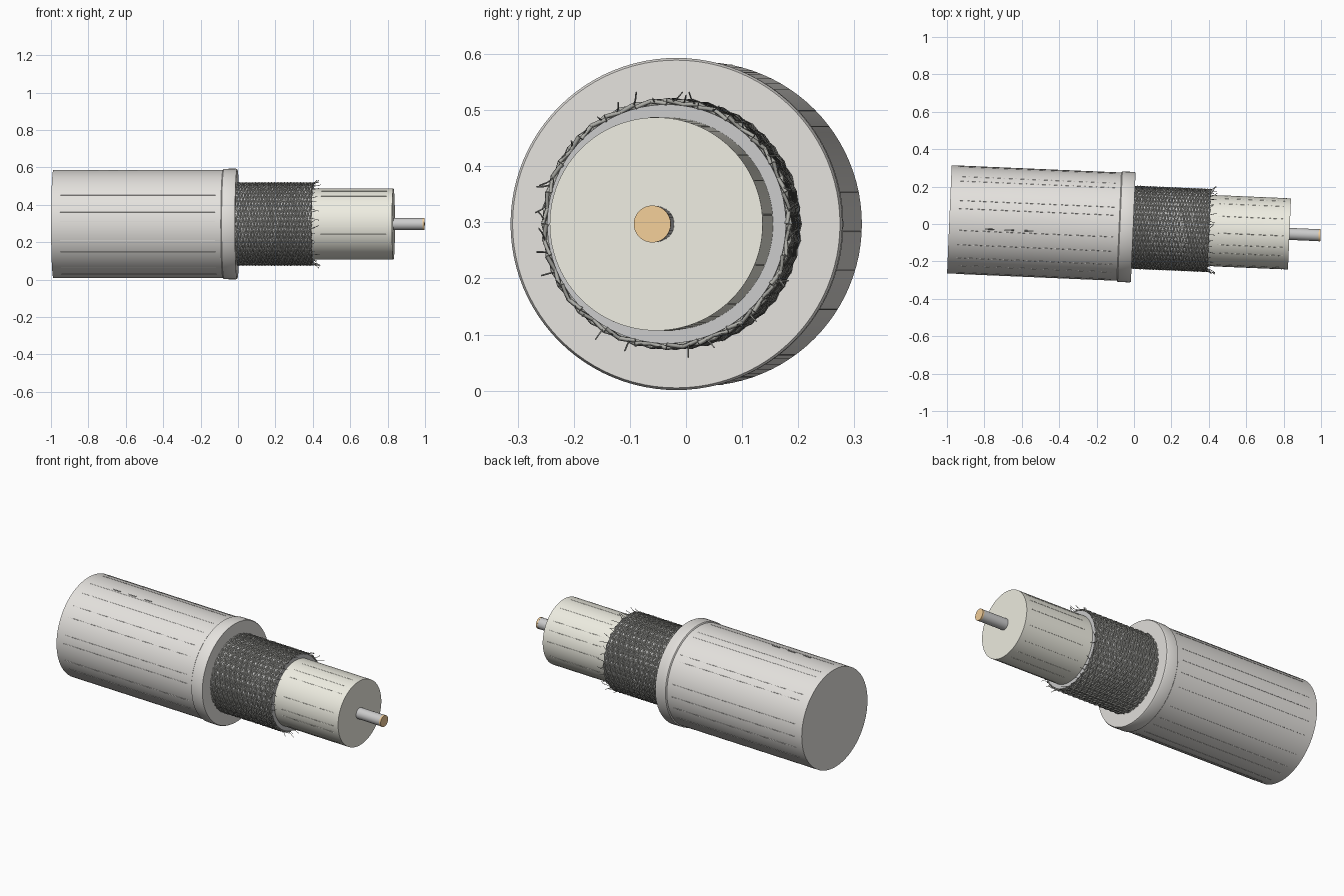
import bpy, bmesh, math, random
from mathutils import Matrix, Vector

if "Cube" in bpy.data.objects:
    bpy.data.objects.remove(bpy.data.objects["Cube"])

random.seed(4)
# local frame: cable runs along +x, tilted slightly in plan
FRAME = Matrix.Translation((0, -0.0175, 0.297)) @ Matrix.Rotation(math.radians(-2.45), 4, 'Z')


def material(name, rgb):
    m = bpy.data.materials.new(name)
    m.diffuse_color = (*rgb, 1)
    m.use_nodes = True
    m.node_tree.nodes["Principled BSDF"].inputs["Base Color"].default_value = m.diffuse_color
    return m


def on_cable(s, r, a):
    return Vector((s, r * math.cos(a), r * math.sin(a)))


def add(name, data, mat=None):
    ob = bpy.data.objects.new(name, data)
    bpy.context.collection.objects.link(ob)
    ob.matrix_world = FRAME
    if mat:
        data.materials.append(mat)
    return ob


def lathe(name, profile, mat=None, sides=96):
    """Closed solid of revolution from (position, radius) pairs."""
    bm = bmesh.new()
    rings = [[bm.verts.new(on_cable(s, r, math.tau * i / sides)) for i in range(sides)]
             for s, r in profile]
    for a, b in zip(rings, rings[1:]):
        for i in range(sides):
            j = (i + 1) % sides
            bm.faces.new((a[i], a[j], b[j], b[i]))
    bm.faces.new(rings[0])
    bm.faces.new(rings[-1])
    bmesh.ops.recalc_face_normals(bm, faces=bm.faces)
    me = bpy.data.meshes.new(name)
    bm.to_mesh(me)
    bm.free()
    ob = add(name, me, mat)
    bpy.ops.object.select_all(action='DESELECT')
    bpy.context.view_layer.objects.active = ob
    ob.select_set(True)
    bpy.ops.object.shade_smooth_by_angle(angle=math.radians(40))
    return ob


def wires(name, paths, radius, mat=None):
    """Bundle of thin round strands."""
    cu = bpy.data.curves.new(name, 'CURVE')
    cu.dimensions = '3D'
    cu.bevel_depth = radius
    cu.bevel_resolution = 0
    cu.use_fill_caps = True
    for pts in paths:
        sp = cu.splines.new('POLY')
        sp.points.add(len(pts) - 1)
        for p, co in zip(sp.points, pts):
            p.co = (*co, 1)
    return add(name, cu, mat)


cream = material("cream", (0.86, 0.85, 0.76))
sheath = material("sheath_grey", (0.78, 0.76, 0.73))
copper = material("copper", (0.90, 0.62, 0.32))
dark = material("dark_grey", (0.25, 0.25, 0.24))
steel = material("braid_grey", (0.42, 0.42, 0.39))

# layered cable body
lathe("outer_jacket", [(-0.988, 0.289), (-0.04, 0.289)], sheath)
lathe("jacket_collar", [(-0.08, 0.289), (-0.075, 0.295), (-0.012, 0.296), (-0.004, 0.292)], sheath)
lathe("shield_base", [(-0.03, 0.213), (0.402, 0.213)])
lathe("insulation_core", [(0.38, 0.190), (0.832, 0.190)], cream)
lathe("conductor", [(0.80, 0.032), (0.992, 0.032)], None, 32)
lathe("conductor_tip", [(0.988, 0.033), (0.998, 0.033)], copper, 32)

# woven braid: two opposed helix sets that pass over and under
COUNT, STEPS, START, END = 24, 96, -0.008, 0.402
strands = []
for direction in (1, -1):
    for k in range(COUNT):
        path = []
        for i in range(STEPS + 1):
            t = i / STEPS
            a = math.tau * (k / COUNT + direction * t)
            weave = direction * 0.003 * math.cos(math.tau * t * COUNT + math.pi * k)
            path.append(on_cable(START + (END - START) * t, 0.2175 + weave, a))
        strands.append(path)
wires("braid_strands", strands, 0.0042, steel)

# frayed ends of the braid
frays = []
for k in range(44):
    a = math.tau * k / 44 + random.uniform(-0.05, 0.05)
    length, flare, twist = random.uniform(0.02, 0.05), random.uniform(0, 0.022), random.uniform(-0.1, 0.1)
    frays.append([on_cable(0.395 + length * t, 0.219 + flare * t * t, a + twist * t)
                  for t in (0, 0.33, 0.66, 1)])
wires("frayed_strands", frays, 0.0015, steel)


# fine lengthwise lines on jacket and core
def lines(name, count, s0, s1, r, mat):
    paths = []
    for k in range(count):
        a = math.tau * (k + random.uniform(-0.3, 0.3)) / count
        paths.append([on_cable(s0, r, a), on_cable(s1, r, a)])
    wires(name, paths, 0.0012, mat)


lines("jacket_lines", 22, -0.94, -0.11, 0.289, sheath)
lines("core_lines", 16, 0.45, 0.80, 0.190, cream)

# three small dashes on top of the jacket
angle = math.pi / 2 + 0.15
marks = [[on_cable(s - 0.025, 0.287, angle), on_cable(s + 0.025, 0.287, angle)]
         for s in (-0.77, -0.665, -0.56)]
wires("jacket_dashes", marks, 0.005, dark)
